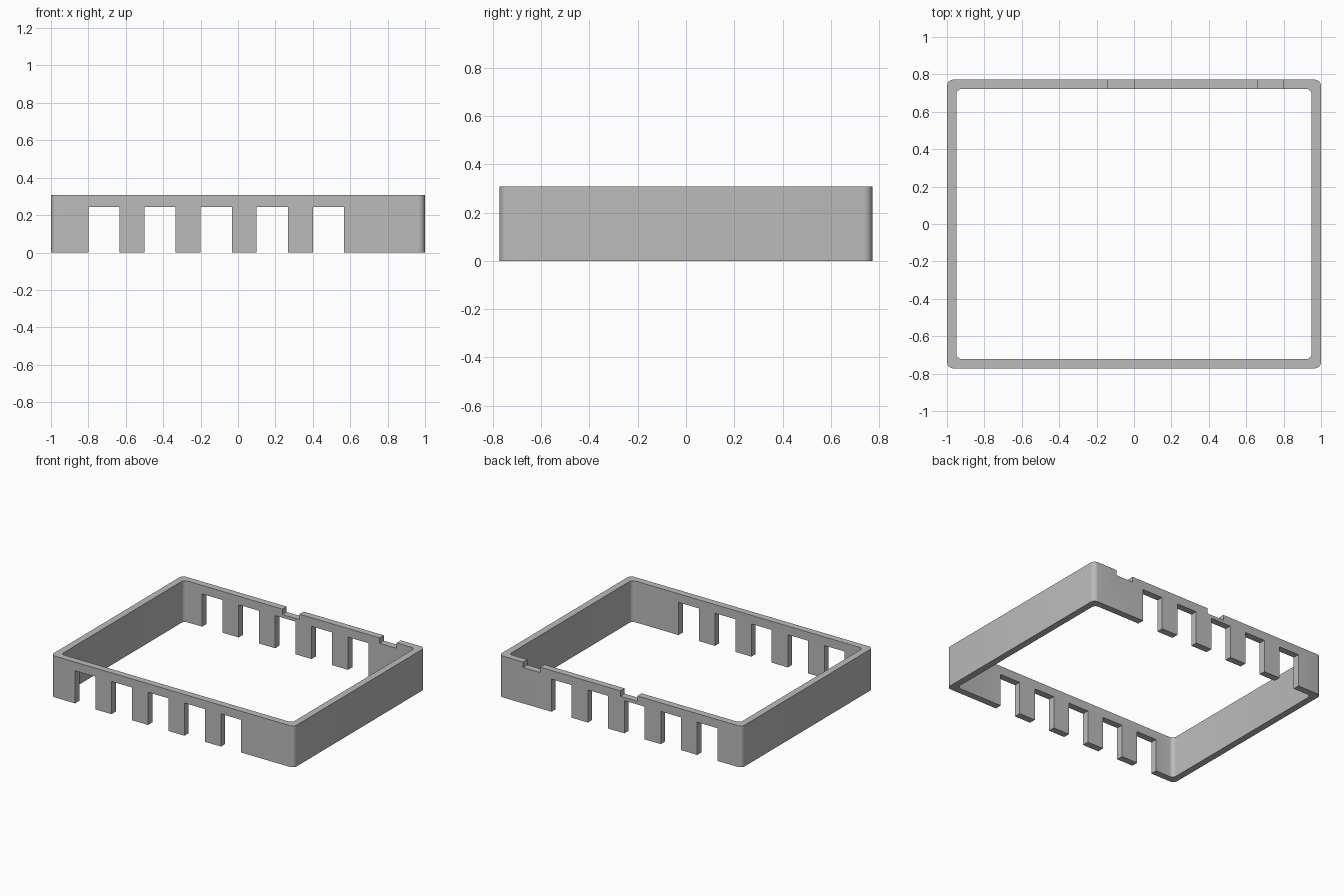
import bpy, bmesh, math

cube = bpy.data.objects.get("Cube")
if cube:
    bpy.data.objects.remove(cube, do_unlink=True)

HALF_X, HALF_Y, HEIGHT, WALL = 1.0, 0.772, 0.307, 0.05
SLOT_TOP, SLOT_WIDTH, NOTCH_WIDTH, NOTCH_DEPTH = 0.243, 0.167, 0.14, 0.04

grey = bpy.data.materials.new("plain grey")
grey.use_nodes = True
grey.diffuse_color = (0.5, 0.5, 0.5, 1)
grey.node_tree.nodes["Principled BSDF"].inputs["Base Color"].default_value = (0.5, 0.5, 0.5, 1)


def rounded_rectangle(hx, hy, radius, steps=6):
    points = []
    for quarter, (sx, sy) in enumerate([(1, 1), (-1, 1), (-1, -1), (1, -1)]):
        for i in range(steps + 1):
            a = math.pi / 2 * (quarter + i / steps)
            points.append((sx * (hx - radius) + radius * math.cos(a),
                           sy * (hy - radius) + radius * math.sin(a)))
    return points


def add_box(bm, x0, x1, y0, y1, z0, z1):
    verts = bmesh.ops.create_cube(bm, size=1)["verts"]
    for v in verts:
        v.co = ((x0 + x1) / 2 + v.co.x * (x1 - x0),
                (y0 + y1) / 2 + v.co.y * (y1 - y0),
                (z0 + z1) / 2 + v.co.z * (z1 - z0))


def make_object(name, bm):
    bmesh.ops.recalc_face_normals(bm, faces=bm.faces)
    mesh = bpy.data.meshes.new(name)
    bm.to_mesh(mesh)
    bm.free()
    mesh.materials.append(grey)
    obj = bpy.data.objects.new(name, mesh)
    bpy.context.collection.objects.link(obj)
    return obj


# Rectangular wall with rounded corners
bm = bmesh.new()
outer = rounded_rectangle(HALF_X, HALF_Y, 0.035)
inner = rounded_rectangle(HALF_X - WALL, HALF_Y - WALL, 0.03)
loops = [[bm.verts.new((x, y, z)) for x, y in ring]
         for ring, z in [(outer, 0), (outer, HEIGHT), (inner, HEIGHT), (inner, 0)]]
count = len(outer)
for a, b in zip(loops, loops[1:] + loops[:1]):
    for i in range(count):
        j = (i + 1) % count
        bm.faces.new((a[i], a[j], b[j], b[i]))
frame = make_object("frame_wall", bm)

# Open slots through the front and back walls
bm = bmesh.new()
for i in range(5):
    x = -0.8 + 0.3 * i
    add_box(bm, x, x + SLOT_WIDTH, -1, 1, -0.1, SLOT_TOP)

# Shallow notches in the top of the back wall
for x in (-0.14, 0.66):
    add_box(bm, x, x + NOTCH_WIDTH, 0.6, 1, HEIGHT - NOTCH_DEPTH, HEIGHT + 0.1)
cutter = make_object("slot_cutter", bm)
cutter.hide_render = True

cut = frame.modifiers.new("slots", "BOOLEAN")
cut.operation = "DIFFERENCE"
cut.solver = "EXACT"
cut.object = cutter

bpy.ops.object.select_all(action="DESELECT")
frame.select_set(True)
bpy.context.view_layer.objects.active = frame
bpy.ops.object.modifier_apply(modifier=cut.name)
bpy.data.objects.remove(cutter, do_unlink=True)
bpy.ops.object.shade_smooth_by_angle(angle=math.radians(30))
